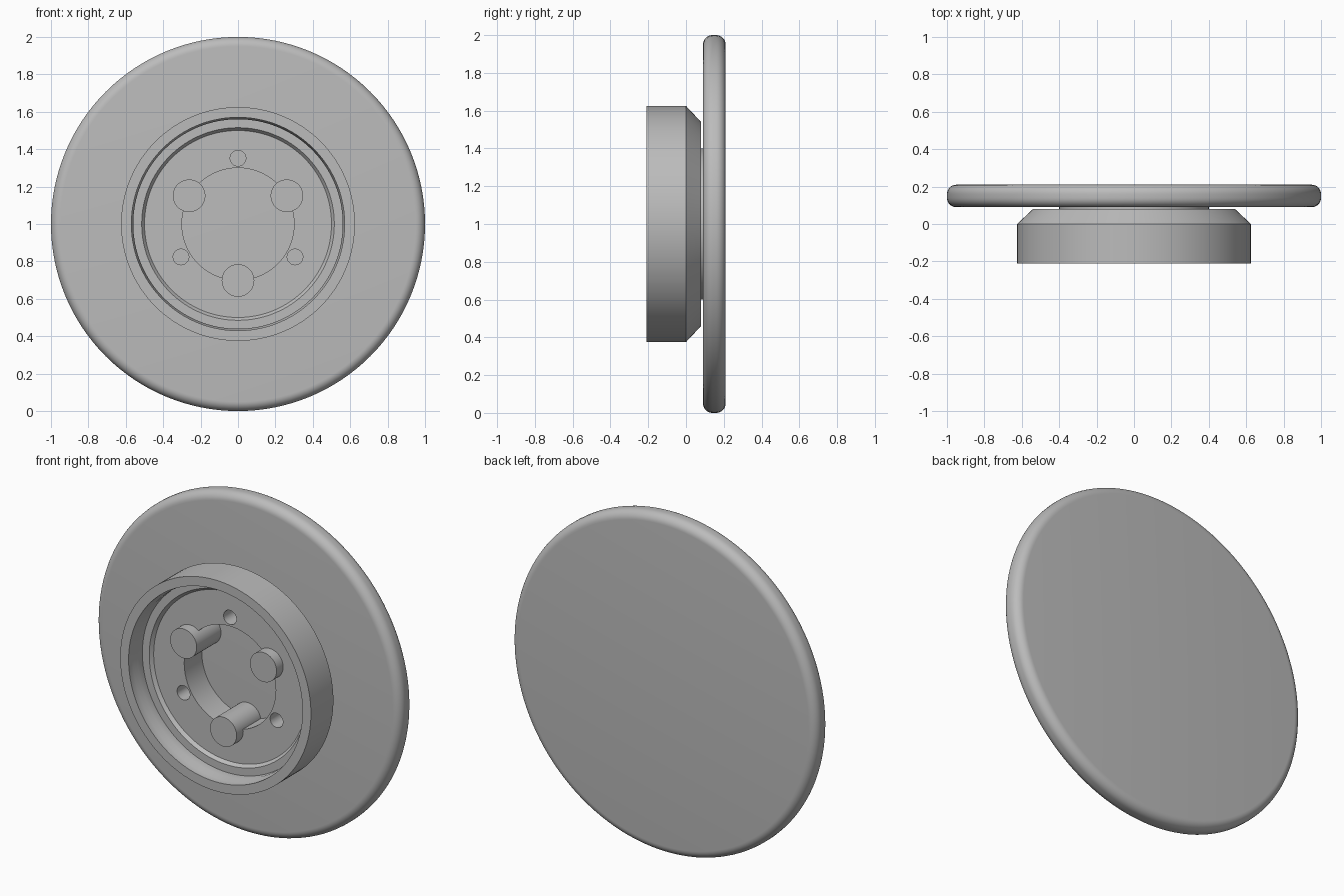
import bpy, bmesh, math
from mathutils import Vector, Matrix

cube = bpy.data.objects.get("Cube")
if cube:
    bpy.data.objects.remove(cube, do_unlink=True)

grey = bpy.data.materials.new("plain grey")
grey.use_nodes = True
colour = (0.5, 0.5, 0.5, 1)
grey.diffuse_color = colour
grey.node_tree.nodes["Principled BSDF"].inputs["Base Color"].default_value = colour


def finish(name, bm):
    bmesh.ops.recalc_face_normals(bm, faces=bm.faces)
    mesh = bpy.data.meshes.new(name)
    bm.to_mesh(mesh)
    bm.free()
    mesh.materials.append(grey)
    obj = bpy.data.objects.new(name, mesh)
    bpy.context.collection.objects.link(obj)
    return obj


def smooth(obj):
    bpy.ops.object.select_all(action='DESELECT')
    obj.select_set(True)
    bpy.context.view_layer.objects.active = obj
    bpy.ops.object.shade_smooth_by_angle(angle=math.radians(30))


def lathe(name, profile, closed, steps=128):
    """Spin (radius, y) points about the horizontal axis at z = 1."""
    bm = bmesh.new()
    verts = [bm.verts.new((r, y, 1)) for r, y in profile]
    edges = [bm.edges.new(pair) for pair in zip(verts, verts[1:])]
    if closed:
        edges.append(bm.edges.new((verts[-1], verts[0])))
    bmesh.ops.spin(bm, geom=verts + edges, cent=(0, 0, 1), axis=(0, 1, 0),
                   angle=math.tau, steps=steps, use_merge=True)
    bmesh.ops.remove_doubles(bm, verts=bm.verts, dist=1e-5)
    if not closed:
        bmesh.ops.holes_fill(bm, edges=[e for e in bm.edges if e.is_boundary], sides=0)
    return finish(name, bm)


def rods(name, ring, radius, front, back, start):
    """Three cylinders along y, evenly spaced on a ring."""
    bm = bmesh.new()
    for i in range(3):
        a = math.radians(start + 120 * i)
        place = Vector((ring * math.cos(a), (front + back) / 2, 1 + ring * math.sin(a)))
        bmesh.ops.create_cone(bm, cap_ends=True, segments=48, radius1=radius, radius2=radius,
                              depth=back - front,
                              matrix=Matrix.Translation(place) @ Matrix.Rotation(math.pi / 2, 4, 'X'))
    return finish(name, bm)


# Large disc with a rounded rim
FRONT, BACK, FILLET = 0.09, 0.21, 0.05
rim = []
for centre, start in ((FRONT + FILLET, -90), (BACK - FILLET, 0)):
    for i in range(9):
        a = math.radians(start + 90 * i / 8)
        rim.append((1 - FILLET + FILLET * math.cos(a), centre + FILLET * math.sin(a)))
disc = lathe("disc", rim, False)

# Cup-shaped hub: spacer, chamfer, outer wall, stepped inner wall, floor, bore
hub = lathe("hub", [(0.3, 0.091), (0.4, 0.091), (0.4, 0.08), (0.54, 0.08), (0.625, 0),
                    (0.625, -0.21), (0.57, -0.21), (0.57, -0.17), (0.56, -0.14),
                    (0.56, -0.095), (0.515, -0.095), (0.5, -0.075), (0.3, -0.075)], True)

# Small holes in the hub floor
cutter = rods("hole_cutter", 0.352, 0.042, -0.15, 0.06, 90)
cutter.hide_render = True
cut = hub.modifiers.new("holes", 'BOOLEAN')
cut.operation = 'DIFFERENCE'
cut.solver = 'EXACT'
cut.object = cutter
bpy.context.view_layer.objects.active = hub
bpy.ops.object.modifier_apply(modifier=cut.name)
bpy.data.objects.remove(cutter, do_unlink=True)

# Three pins standing in the bore
pins = rods("pins", 0.302, 0.087, -0.137, 0.095, 30)

for part in (disc, hub, pins):
    smooth(part)
